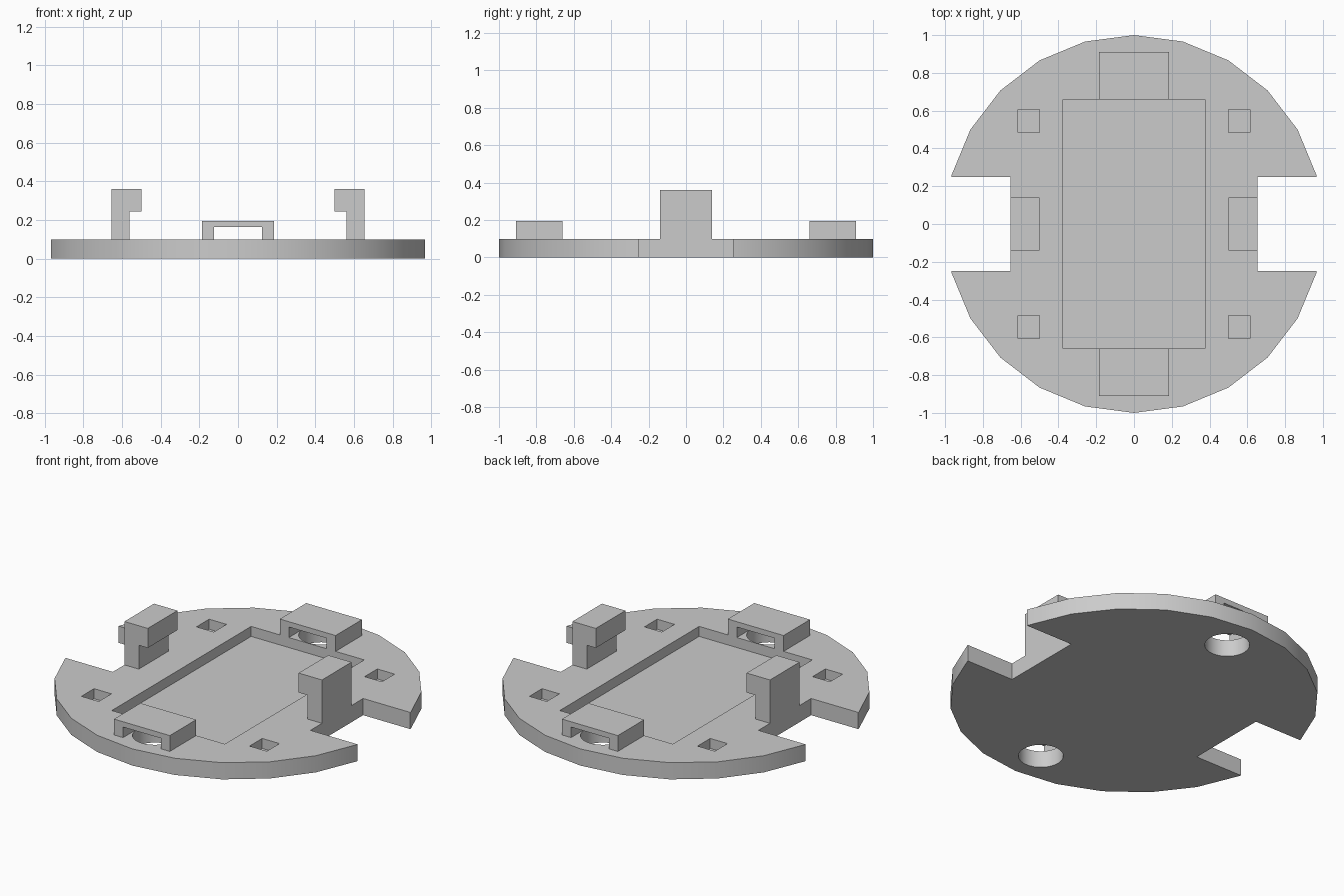
import bpy, bmesh, math
from mathutils import Matrix

if "Cube" in bpy.data.objects:
    bpy.data.objects.remove(bpy.data.objects["Cube"], do_unlink=True)

TOP = 0.10           # top of the base plate
FLOOR = 0.04         # floor of the recesses

grey = bpy.data.materials.new("plain_grey")
grey.use_nodes = True
grey.diffuse_color = (0.6, 0.6, 0.6, 1)
grey.node_tree.nodes["Principled BSDF"].inputs["Base Color"].default_value = (0.6, 0.6, 0.6, 1)


def finish(bm, name):
    bmesh.ops.recalc_face_normals(bm, faces=bm.faces)
    mesh = bpy.data.meshes.new(name)
    bm.to_mesh(mesh)
    bm.free()
    mesh.materials.append(grey)
    obj = bpy.data.objects.new(name, mesh)
    bpy.context.collection.objects.link(obj)
    return obj


def add_box(bm, x0, x1, y0, y1, z0, z1):
    size = Matrix.Diagonal((x1 - x0, y1 - y0, z1 - z0, 1))
    centre = Matrix.Translation(((x0 + x1) / 2, (y0 + y1) / 2, (z0 + z1) / 2))
    bmesh.ops.create_cube(bm, size=1, matrix=centre @ size)


def add_cylinder(bm, radius, sides, y, z0, z1):
    bmesh.ops.create_cone(bm, cap_ends=True, segments=sides, radius1=radius, radius2=radius,
                          depth=z1 - z0, matrix=Matrix.Translation((0, y, (z0 + z1) / 2)))


def extrude_profile(name, points, y0, y1):
    """Extrude an outline in the x-z plane along y."""
    bm = bmesh.new()
    face = bm.faces.new([bm.verts.new((x, y0, z)) for x, z in points])
    grown = bmesh.ops.extrude_face_region(bm, geom=[face])["geom"]
    verts = [v for v in grown if isinstance(v, bmesh.types.BMVert)]
    bmesh.ops.translate(bm, verts=verts, vec=(0, y1 - y0, 0))
    return finish(bm, name)


# Round base plate
bm = bmesh.new()
add_cylinder(bm, 1.0, 24, 0, 0, TOP)
base = finish(bm, "base_plate")

# Cutters: central recess, side notches, peg sockets, round through-holes
bm = bmesh.new()
add_box(bm, -0.375, 0.375, -0.66, 0.66, FLOOR, 0.3)
for s in (-1, 1):
    add_box(bm, *sorted((s * 0.655, s * 1.3)), -0.25, 0.25, -0.2, 0.3)
    add_cylinder(bm, 0.122, 32, s * 0.787, -0.2, 0.3)
    for t in (-1, 1):
        add_box(bm, *sorted((s * 0.5, s * 0.615)), *sorted((t * 0.485, t * 0.605)), FLOOR, 0.3)
cutter = finish(bm, "base_cutter")
cutter.hide_render = True

# Apply the cut and drop the cutter
cut = base.modifiers.new("cut", "BOOLEAN")
cut.object = cutter
cut.operation = "DIFFERENCE"
cut.solver = "EXACT"
bpy.context.view_layer.objects.active = base
base.select_set(True)
bpy.ops.object.modifier_apply(modifier="cut")
bpy.data.objects.remove(cutter, do_unlink=True)
bpy.ops.object.shade_smooth_by_angle(angle=math.radians(30))

# Hooked clips at the sides
clip = [(0.655, TOP), (0.655, 0.36), (0.50, 0.36), (0.50, 0.243), (0.56, 0.243), (0.56, TOP)]
for side, s in (("left", 1), ("right", -1)):
    extrude_profile(side + "_clip", [(s * x, z) for x, z in clip], -0.14, 0.14)

# Bridges over the round holes
half = [(0.185, TOP), (0.185, 0.195), (-0.185, 0.195), (-0.185, TOP)]
bridge = half + [(-0.125, TOP), (-0.125, 0.163), (0.125, 0.163), (0.125, TOP)]
for place, s in (("front", -1), ("back", 1)):
    extrude_profile(place + "_bridge", bridge, s * 0.66, s * 0.91)
